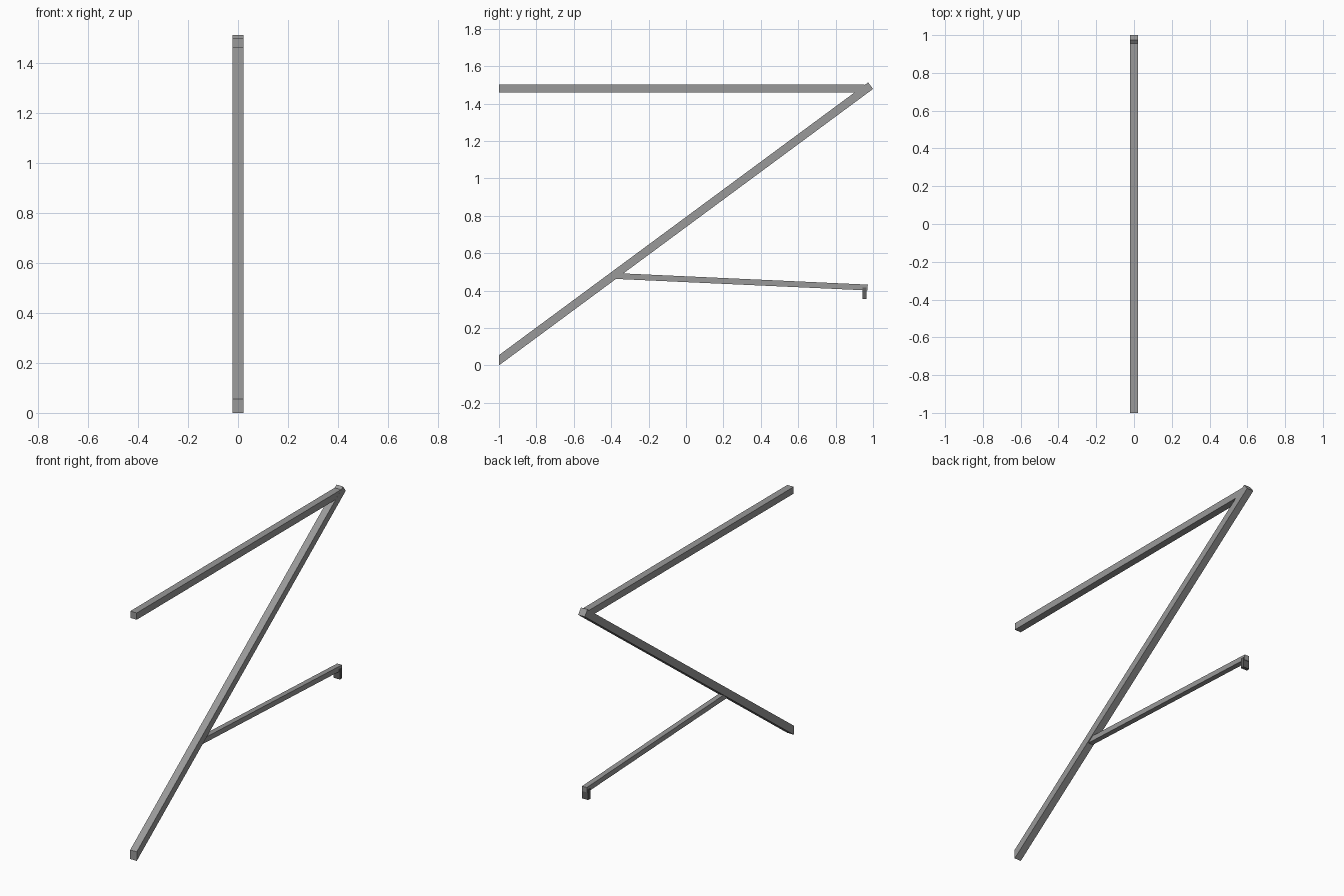
import bpy

if "Cube" in bpy.data.objects:
    bpy.data.objects.remove(bpy.data.objects["Cube"])


def material(name, value):
    m = bpy.data.materials.new(name)
    m.diffuse_color = (value, value, value, 1)
    m.use_nodes = True
    m.node_tree.nodes["Principled BSDF"].inputs["Base Color"].default_value = m.diffuse_color
    return m


grey = material("steel_grey", 0.32)
dark = material("dark_grey", 0.12)


def bar(name, profile, half_width, mat):
    """Extrude a four-point (y, z) side profile symmetrically along x."""
    n = len(profile)
    verts = [(x, y, z) for x in (half_width, -half_width) for y, z in profile]
    faces = [tuple(range(n)), tuple(range(2 * n - 1, n - 1, -1))]
    faces += [(i, i + n, (i + 1) % n + n, (i + 1) % n) for i in range(n)]
    mesh = bpy.data.meshes.new(name)
    mesh.from_pydata(verts, [], faces)
    mesh.materials.append(mat)
    obj = bpy.data.objects.new(name, mesh)
    bpy.context.collection.objects.link(obj)
    return obj


# Horizontal bar at the top, its end buried in the diagonal
bar("top_bar", [(-1, 1.46), (0.955, 1.46), (0.955, 1.501), (-1, 1.501)], 0.0215, grey)

# Long diagonal, cut upright at the foot and square at the top
bar("diagonal_bar", [(-1, 0), (1, 1.478), (0.974, 1.513), (-1, 0.055)], 0.022, grey)

# Thinner, slightly sloping arm branching off the diagonal
bar("lower_arm", [(-0.39, 0.463), (0.97, 0.401), (0.972, 0.432), (-0.388, 0.494)], 0.016, grey)

# Small bracket hanging from the end of the arm
bar("end_bracket", [(0.945, 0.355), (0.966, 0.355), (0.966, 0.416), (0.945, 0.416)], 0.021, dark)
